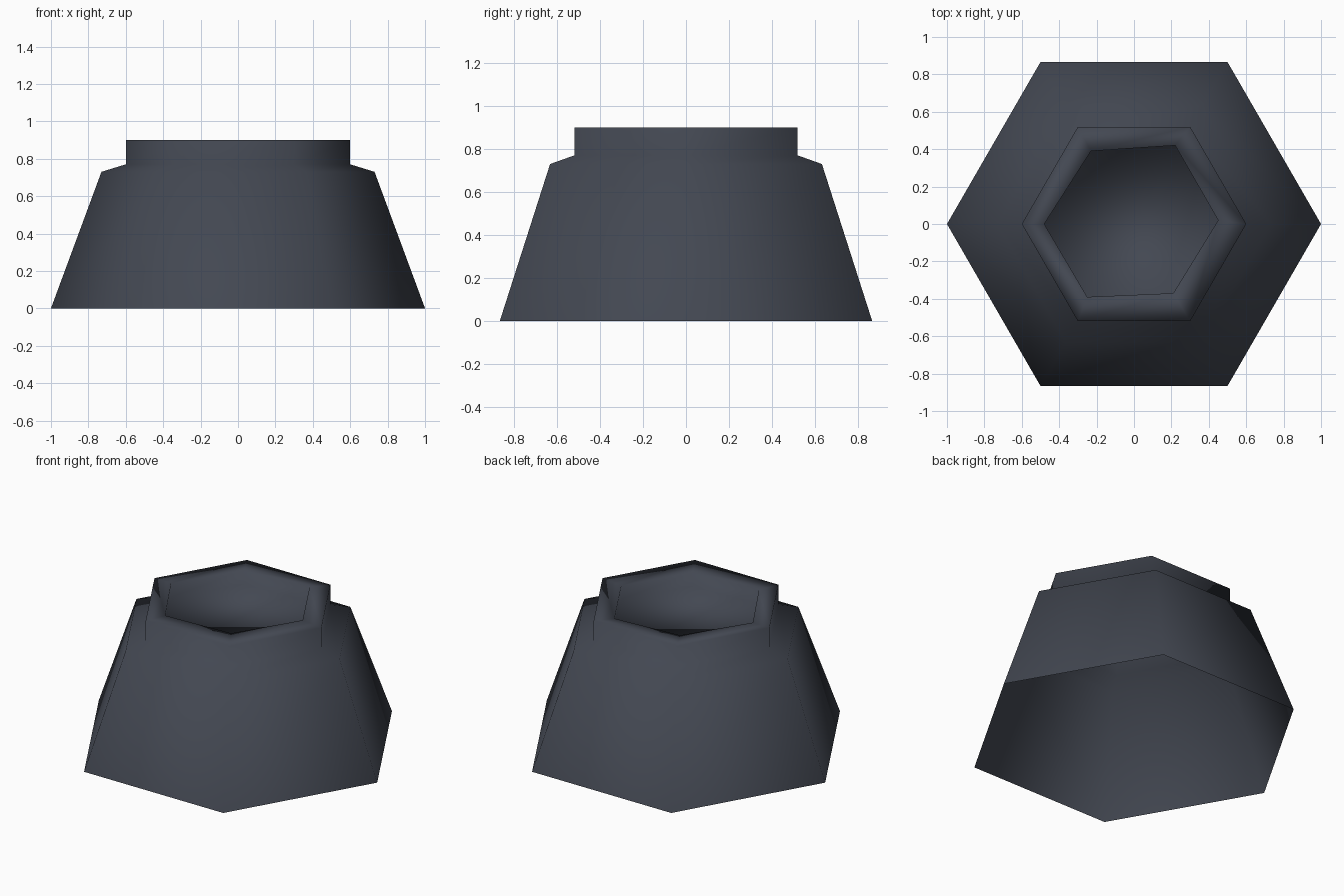
import bpy, bmesh, math

if "Cube" in bpy.data.objects:
    bpy.data.objects.remove(bpy.data.objects["Cube"])

# dark slate material
slate = bpy.data.materials.new("dark slate")
slate.diffuse_color = (0.056, 0.064, 0.084, 1)
slate.use_nodes = True
slate.node_tree.nodes["Principled BSDF"].inputs["Base Color"].default_value = slate.diffuse_color


def hex_ring(bm, radius, z):
    """Add one regular six-sided ring of vertices."""
    return [bm.verts.new((radius * math.cos(math.pi / 3 * i),
                          radius * math.sin(math.pi / 3 * i), z)) for i in range(6)]


# hexagonal vent, open underneath: sloped body, shoulder, upright neck
profile = [(1.0, 0.0), (0.73, 0.73), (0.60, 0.77), (0.60, 0.90)]
bm = bmesh.new()
rings = [hex_ring(bm, r, z) for r, z in profile]
# slightly uneven opening and shallow pit
opening = [(0.45, 0.02), (0.22, 0.42), (-0.23, 0.39),
           (-0.48, 0.0), (-0.25, -0.39), (0.21, -0.37)]
for z in (0.90, 0.81):
    rings.append([bm.verts.new((x, y, z)) for x, y in opening])
for low, high in zip(rings, rings[1:]):
    for i in range(6):
        j = (i + 1) % 6
        bm.faces.new((low[i], low[j], high[j], high[i]))
bm.faces.new(rings[-1])  # pit floor
for f in bm.faces:
    f.smooth = True

mesh = bpy.data.meshes.new("vent_body")
bm.to_mesh(mesh)
bm.free()
mesh.materials.append(slate)
vent = bpy.data.objects.new("vent_body", mesh)
bpy.context.collection.objects.link(vent)
